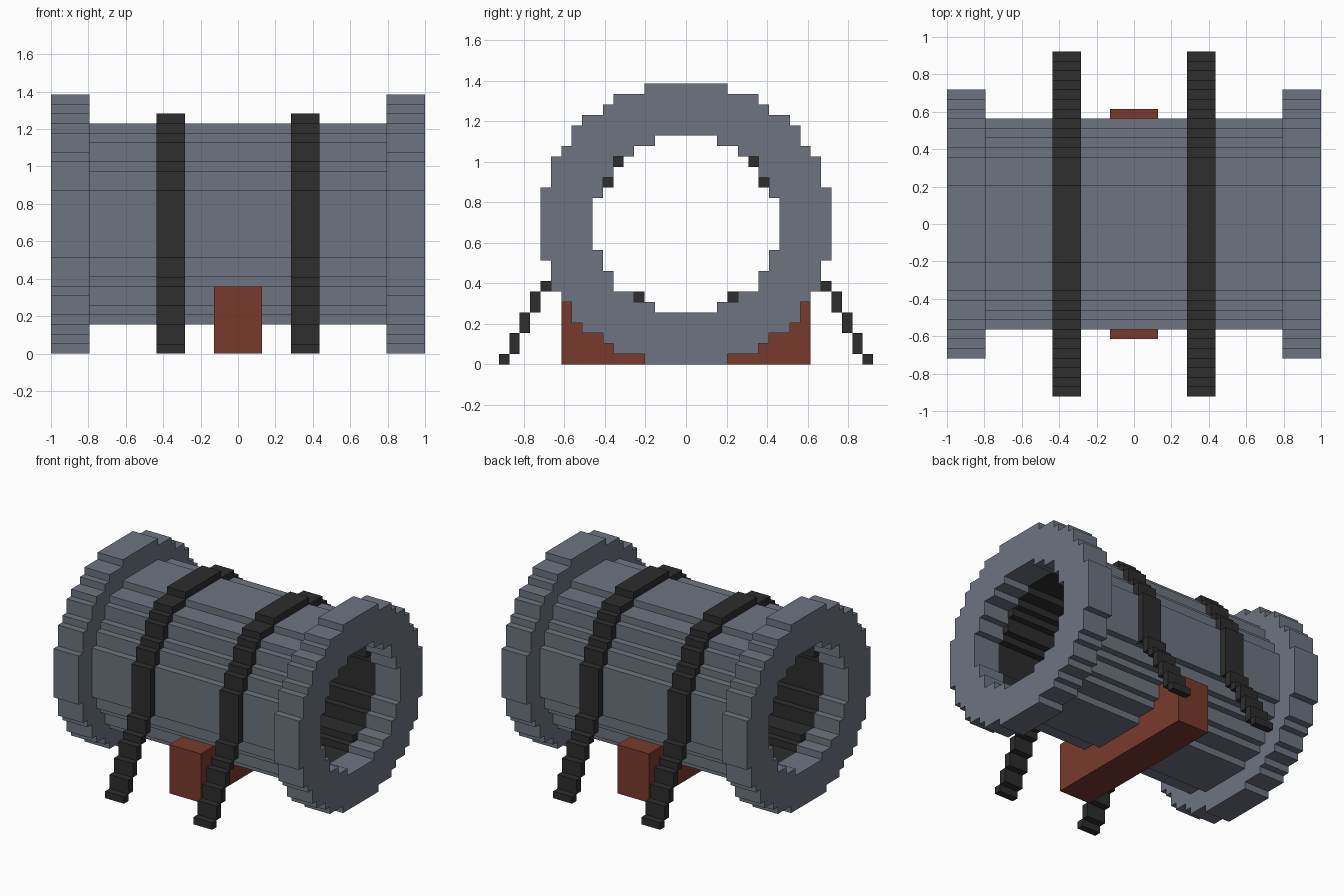
import bpy
import bmesh

if "Cube" in bpy.data.objects:
    bpy.data.objects.remove(bpy.data.objects["Cube"], do_unlink=True)

U = 2 / 39      # size of one block
MID = 13.5      # height of the tube axis, in blocks


def material(name, rgb):
    m = bpy.data.materials.new(name)
    m.use_nodes = True
    m.diffuse_color = (*rgb, 1)
    m.node_tree.nodes["Principled BSDF"].inputs["Base Color"].default_value = (*rgb, 1)
    return m


STEEL = material("blue_grey_steel", (0.153, 0.174, 0.216))
BLACK = material("black_rubber", (0.026, 0.026, 0.026))
WOOD = material("red_brown_wood", (0.19, 0.042, 0.026))


def stairs(steps):
    """Quarter of a blocky circle: steps are (height limit, half width)."""
    pts, low = [], 0
    for i, (dz, half) in enumerate(steps):
        if i:
            pts.append((half, low))
        pts.append((half, dz))
        low = dz
    return pts


def ring(upper, lower=None):
    """Closed blocky circle around the tube axis."""
    up, lo = stairs(upper), stairs(lower or upper)
    loop = up + [(-y, z) for y, z in reversed(up)]
    loop += [(-y, -z) for y, z in lo] + [(y, -z) for y, z in reversed(lo)]
    return [(y, z + MID) for y, z in loop]


def grow(steps, d):
    return [(dz + d, half + d) for dz, half in steps]


def block(y0, y1, z0, z1):
    return [[(y0, z0), (y1, z0), (y1, z1), (y0, z1)]]


def prism(name, regions, x0, x1, mat):
    """Extrude regions (outline plus optional holes) along x."""
    mesh = bpy.data.meshes.new(name)
    bm = bmesh.new()
    for loops in regions:
        edges = []
        for loop in loops:
            vs = [bm.verts.new((x0 * U, y * U, z * U)) for y, z in loop]
            edges += [bm.edges.new((vs[i - 1], vs[i])) for i in range(len(vs))]
        cap = bmesh.ops.triangle_fill(bm, edges=edges, use_beauty=True, normal=(1, 0, 0))
        faces = [g for g in cap["geom"] if isinstance(g, bmesh.types.BMFace)]
        out = bmesh.ops.extrude_face_region(bm, geom=faces, use_keep_orig=True)
        moved = [g for g in out["geom"] if isinstance(g, bmesh.types.BMVert)]
        bmesh.ops.translate(bm, verts=moved, vec=((x1 - x0) * U, 0, 0))
    bmesh.ops.recalc_face_normals(bm, faces=bm.faces)
    bm.to_mesh(mesh)
    bm.free()
    mesh.materials.append(mat)
    obj = bpy.data.objects.new(name, mesh)
    bpy.context.collection.objects.link(obj)
    return obj


# Blocky circle profiles
FLANGE = [(3.5, 14), (6.5, 13), (7.5, 12), (9.5, 11), (10.5, 10), (11.5, 8), (12.5, 7), (13.5, 4)]
HOLE = [(2.5, 9), (4.5, 8), (6.5, 7), (7.5, 5), (8.5, 3)]
PIPE = [(3.5, 11), (5.5, 10), (6.5, 9), (8.5, 8), (9.5, 7), (10.5, 4)]
STRAP = [(3.5, 12), (5.5, 11), (6.5, 10), (8.5, 9), (9.5, 8), (10.5, 7), (11.5, 4)]
LINER_TOP = [(2.5, 9), (3.5, 8), (5.5, 7), (6.5, 6), (7.5, 5), (8.5, 3)]
LINER_LOW = [(2.5, 9), (4.5, 8), (6.5, 7), (7.5, 4), (8.5, 3)]

# End flanges
for name, x in (("right_flange", -19.5), ("left_flange", 15.5)):
    prism(name, [[ring(FLANGE), ring(HOLE)]], x, x + 4, STEEL)

# Tube body and its dark lining
sleeve = ring(grow(HOLE, 0.5))
prism("tube_body", [[ring(PIPE), sleeve]], -15.5, 15.5, STEEL)
prism("tube_lining", [[sleeve, ring(LINER_TOP, LINER_LOW)]], -15.5, 15.5, BLACK)

# Straps: a hoop over the tube with stepped tails down to the ground
outer = [(12, -3.5)] + stairs(STRAP)
inner = [(10.5, -3.5)] + stairs(grow(PIPE, -0.5))
half = outer + [(-y, z) for y, z in reversed(outer)]
hoop = half + [(y, z) for y, z in inner for y in [-y]] + [(y, z) for y, z in reversed(inner)]
strap = [[[(y, z + MID) for y, z in hoop]]]
for y, z, h in ((12, 8, 2), (13, 7, 1), (14, 5, 2), (15, 3, 2), (16, 1, 2), (17, 0, 1)):
    strap += [block(y, y + 1, z, z + h), block(-y - 1, -y, z, z + h)]
for name, x in (("right_strap", -8.5), ("left_strap", 5.5)):
    prism(name, strap, x, x + 3, BLACK)

# Wooden cradle under the tube
cradle = [(-12, 0), (12, 0), (12, 7), (7.5, 7), (7.5, 5), (6.5, 5), (6.5, 4),
          (-6.5, 4), (-6.5, 5), (-7.5, 5), (-7.5, 7), (-12, 7)]
prism("wooden_cradle", [[cradle]], -2.5, 2.5, WOOD)
